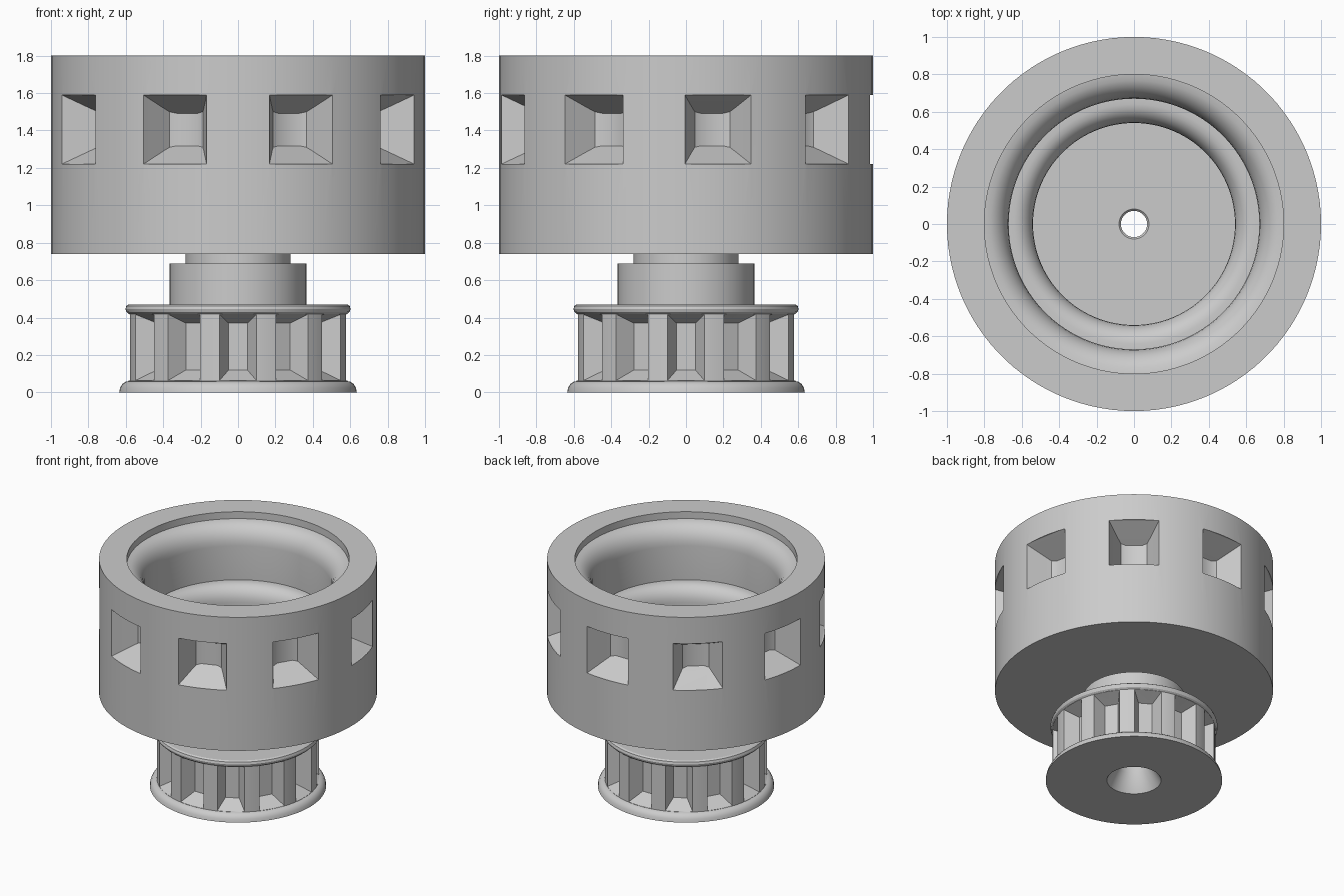
import bpy, bmesh, math
from mathutils import Matrix

if "Cube" in bpy.data.objects:
    bpy.data.objects.remove(bpy.data.objects["Cube"])

grey = bpy.data.materials.new("plain_grey")
grey.diffuse_color = (0.6, 0.6, 0.6, 1)
grey.use_nodes = True
grey.node_tree.nodes["Principled BSDF"].inputs["Base Color"].default_value = grey.diffuse_color


def make_object(name, bm):
    bmesh.ops.recalc_face_normals(bm, faces=bm.faces)
    mesh = bpy.data.meshes.new(name)
    bm.to_mesh(mesh)
    bm.free()
    obj = bpy.data.objects.new(name, mesh)
    bpy.context.collection.objects.link(obj)
    mesh.materials.append(grey)
    return obj


def lathe(name, profile, segments=96):
    """Revolve a closed (radius, height) loop around z."""
    bm = bmesh.new()
    rings = [[bm.verts.new((r * math.sin(a), -r * math.cos(a), z)) for r, z in profile]
             for a in (2 * math.pi * i / segments for i in range(segments))]
    n = len(profile)
    for i in range(segments):
        a, b = rings[i], rings[(i + 1) % segments]
        for j in range(n):
            k = (j + 1) % n
            bm.faces.new((a[j], b[j], b[k], a[k]))
    return make_object(name, bm)


def pocket_cutter(name, sections, count, start):
    """Ring of lofted blocks; sections are (radius, half width, bottom, top)."""
    bm = bmesh.new()
    for i in range(count):
        turn = Matrix.Rotation(math.radians(start) + 2 * math.pi * i / count, 4, 'Z')
        loops = []
        for r, w, z0, z1 in sections:
            pts = [(-w, -r, z0), (w, -r, z0), (w, -r, z1), (-w, -r, z1)]
            loops.append([bm.verts.new(p) for p in pts])
        for a, b in zip(loops, loops[1:]):
            for j in range(4):
                k = (j + 1) % 4
                bm.faces.new((a[j], a[k], b[k], b[j]))
        bm.faces.new(loops[0])
        bm.faces.new(loops[-1])
        bmesh.ops.transform(bm, matrix=turn, verts=[v for l in loops for v in l])
    obj = make_object(name, bm)
    obj.hide_render = True
    return obj


def cut(obj, cutter):
    mod = obj.modifiers.new("pockets", 'BOOLEAN')
    mod.operation = 'DIFFERENCE'
    mod.solver = 'EXACT'
    mod.object = cutter
    bpy.ops.object.select_all(action='DESELECT')
    obj.select_set(True)
    bpy.context.view_layer.objects.active = obj
    bpy.ops.object.modifier_apply(modifier=mod.name)
    bpy.data.objects.remove(cutter)
    bpy.ops.object.shade_smooth_by_angle(angle=math.radians(30))


def roll(r, z, w, h, steps=6):
    """Rounded shoulder, from the outer ledge down to the inner wall."""
    return [(r - w * math.sin(t), z - h * (1 - math.cos(t)))
            for t in (math.pi / 2 * i / steps for i in range(steps + 1))]


# Drum with stepped bowl and neck
drum_profile = (
    [(0.07, 0.47), (0.365, 0.47), (0.365, 0.69), (0.28, 0.69), (0.28, 0.74),
     (1.0, 0.74), (1.0, 1.8), (0.8, 1.8)]
    + roll(0.8, 1.745, 0.13, 0.155)
    + [(0.67, 1.32)]
    + roll(0.64, 1.32, 0.10, 0.12)
    + [(0.54, 0.9), (0.08, 0.9), (0.07, 0.89)])
drum = lathe("drum", drum_profile, 108)

# Nine tapered windows with rounded backs
cut(drum, pocket_cutter("window_cutter", [
    (1.05, 0.18, 1.22, 1.59), (0.985, 0.18, 1.22, 1.59),
    (0.85, 0.115, 1.29, 1.52), (0.81, 0.095, 1.31, 1.50),
    (0.795, 0.06, 1.318, 1.492)], 9, 20))

# Foot wheel with rounded flanges and a flared bore
foot_profile = [
    (0.195, 0), (0.635, 0), (0.63, 0.025), (0.618, 0.045), (0.60, 0.057), (0.585, 0.06),
    (0.585, 0.42), (0.597, 0.43), (0.602, 0.445), (0.597, 0.462), (0.585, 0.47),
    (0.07, 0.47), (0.07, 0.42), (0.12, 0.36), (0.12, 0.13)]
foot = lathe("foot_wheel", foot_profile)

# Twelve tapered pockets leaving ribs between them
cut(foot, pocket_cutter("rib_cutter", [
    (0.66, 0.1, 0.062, 0.418), (0.58, 0.1, 0.062, 0.418),
    (0.47, 0.05, 0.12, 0.37)], 12, 0))
